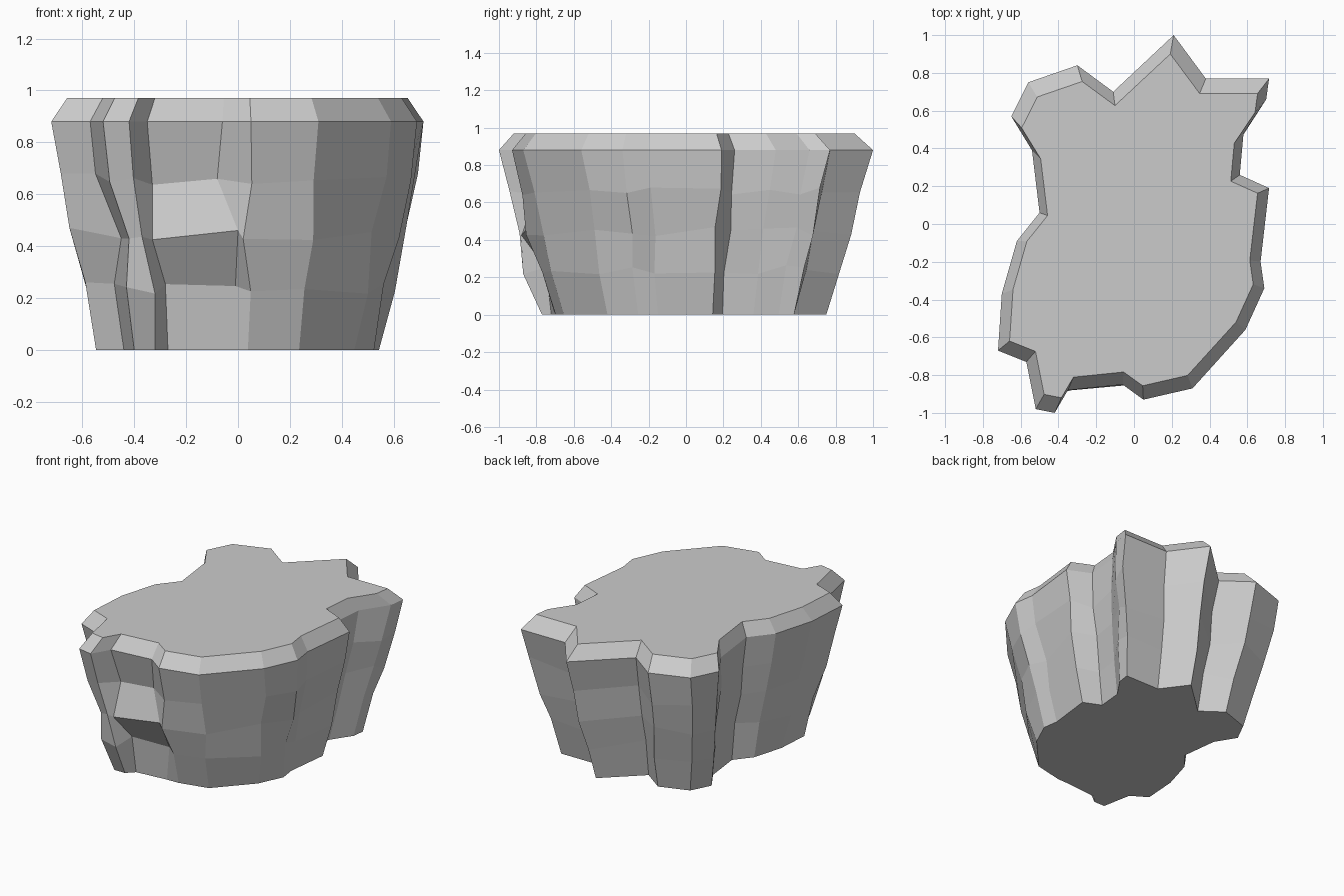
import bpy, bmesh, random

random.seed(4)

# Plan outline at the widest level, counter-clockwise from the front spur
OUTLINE = [
    (-0.42, -1.00), (-0.35, -0.88), (-0.06, -0.85), (0.05, -0.93), (0.31, -0.87),
    (0.59, -0.56), (0.69, -0.34), (0.67, -0.20), (0.715, 0.19), (0.56, 0.26),
    (0.58, 0.48), (0.70, 0.66), (0.715, 0.77), (0.38, 0.77), (0.21, 1.00),
    (-0.11, 0.70), (-0.30, 0.84), (-0.56, 0.75), (-0.65, 0.57), (-0.54, 0.39),
    (-0.50, 0.06), (-0.62, -0.09), (-0.70, -0.37), (-0.72, -0.67),
    (-0.57, -0.73), (-0.52, -0.98),
]

# Levels from the ground up: height, x scale, y scale, irregularity
LEVELS = [
    (0.00, 0.76, 0.75, 0.0),
    (0.24, 0.83, 0.82, 0.012),
    (0.45, 0.89, 0.88, 0.015),
    (0.66, 0.96, 0.94, 0.012),
    (0.88, 1.00, 1.00, 0.0),
    (0.97, 0.915, 0.91, 0.0),
]

# Chipped ledges on the front: (level, column) -> exact plan position
CHIPS = {
    (3, 1): (-0.33, -0.80), (3, 2): (-0.08, -0.80),
    (2, 1): (-0.33, -0.88), (2, 2): (0.00, -0.85), (2, 3): (0.02, -0.855),
    (1, 1): (-0.28, -0.75), (1, 2): (-0.01, -0.73),
    (0, 1): (-0.27, -0.72), (0, 2): (-0.05, -0.70),
    (2, 0): (-0.37, -0.89), (2, 25): (-0.42, -0.885),
    (1, 0): (-0.32, -0.87), (1, 25): (-0.43, -0.87),
    (0, 0): (-0.32, -0.77), (0, 25): (-0.40, -0.77),
    (2, 24): (-0.45, -0.69), (0, 24): (-0.44, -0.57),
}

# Stack the rings into a faceted rock body
bm = bmesh.new()
rings = []
for li, (z, sx, sy, rough) in enumerate(LEVELS):
    ring = []
    for ci, (x, y) in enumerate(OUTLINE):
        px = x * sx + random.uniform(-rough, rough)
        py = y * sy + random.uniform(-rough, rough)
        if li == 5:
            py -= 0.01
        px, py = CHIPS.get((li, ci), (px, py))
        pz = z + random.uniform(-2, 2) * rough
        ring.append(bm.verts.new((px, py, pz)))
    rings.append(ring)

n = len(OUTLINE)
for low, high in zip(rings, rings[1:]):
    for i in range(n):
        j = (i + 1) % n
        bm.faces.new((low[i], low[j], high[j], high[i]))

# Flat top and underside
bm.faces.new(rings[-1])
bm.faces.new(rings[0][::-1])
bmesh.ops.recalc_face_normals(bm, faces=bm.faces)

mesh = bpy.data.meshes.new("rock")
bm.to_mesh(mesh)
bm.free()
rock = bpy.data.objects.new("rock", mesh)
bpy.context.collection.objects.link(rock)
